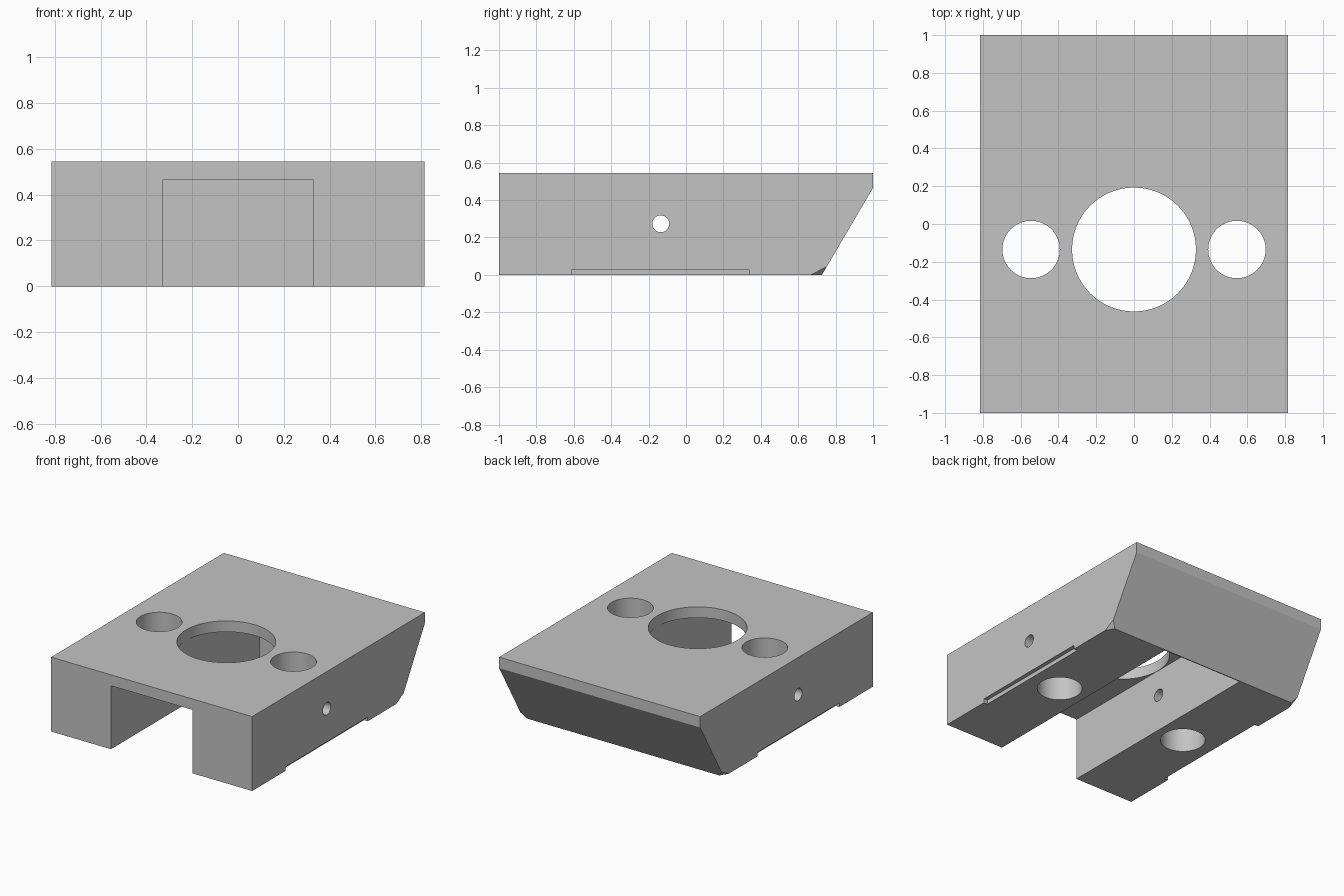
import bpy
import bmesh
from math import pi
from mathutils import Vector

HALF_W, TOP, HOLE_Y = 0.815, 0.545, -0.135

old = bpy.data.objects.get("Cube")
if old:
    bpy.data.objects.remove(old, do_unlink=True)

grey = bpy.data.materials.new("plain_grey")
grey.use_nodes = True
grey.diffuse_color = (0.55, 0.55, 0.55, 1)
grey.node_tree.nodes["Principled BSDF"].inputs["Base Color"].default_value = grey.diffuse_color


def box(name, low, high):
    """Box between two opposite corners."""
    low, high = Vector(low), Vector(high)
    bpy.ops.mesh.primitive_cube_add(size=1, location=(low + high) / 2)
    obj = bpy.context.object
    obj.name = name
    obj.scale = high - low
    return obj


def rod(name, radius, depth, location, rotation=(0, 0, 0)):
    """Round cutter for a drilled hole."""
    bpy.ops.mesh.primitive_cylinder_add(vertices=64, radius=radius, depth=depth,
                                        location=location, rotation=rotation)
    bpy.context.object.name = name
    return bpy.context.object


# Block body: side profile with a sloped back, extruded across x
bm = bmesh.new()
profile = [(-1, 0), (0.727, 0), (1, 0.465), (1, TOP), (-1, TOP)]
face = bm.faces.new([bm.verts.new((-HALF_W, y, z)) for y, z in profile])
side = bmesh.ops.extrude_face_region(bm, geom=[face])
moved = [v for v in side["geom"] if isinstance(v, bmesh.types.BMVert)]
bmesh.ops.translate(bm, verts=moved, vec=(2 * HALF_W, 0, 0))

# Small chamfers on the two lower back corners
for s in (-1, 1):
    a = Vector((s * HALF_W, 0.668, 0))
    b = Vector((s * HALF_W, 0.753, 0.045))
    c = Vector((s * 0.78, 0.727, 0))
    normal = (b - a).cross(c - a)
    if normal.x * s < 0:
        normal.negate()
    cut = bmesh.ops.bisect_plane(bm, geom=bm.verts[:] + bm.edges[:] + bm.faces[:],
                                 plane_co=a, plane_no=normal, clear_outer=True)
    edges = [e for e in cut["geom_cut"] if isinstance(e, bmesh.types.BMEdge)]
    bmesh.ops.contextual_create(bm, geom=edges)
bmesh.ops.recalc_face_normals(bm, faces=bm.faces[:])
mesh = bpy.data.meshes.new("block_body")
bm.to_mesh(mesh)
bm.free()
body = bpy.data.objects.new("block_body", mesh)
bpy.context.collection.objects.link(body)
mesh.materials.append(grey)

# Cutters: channel, centre bore, cross hole, bolt holes and edge notches
cutters = [
    box("channel_cutter", (-0.33, -1.2, -0.2), (0.33, 0.72, 0.465)),
    rod("bore_cutter", 0.328, 0.4, (0, HOLE_Y, 0.55)),
    rod("cross_hole_cutter", 0.045, 2, (0, HOLE_Y, 0.273), (0, pi / 2, 0)),
]
for s in (-1, 1):
    cutters.append(rod("bolt_hole_cutter", 0.152, 1.4, (s * 0.545, HOLE_Y, 0.3)))
    x0, x1 = sorted((s * 0.785, s * 0.9))
    cutters.append(box("notch_cutter", (x0, -0.612, -0.1), (x1, 0.338, 0.03)))

bpy.ops.object.select_all(action="DESELECT")
body.select_set(True)
bpy.context.view_layer.objects.active = body
for cutter in cutters:
    cutter.hide_render = True
    mod = body.modifiers.new(cutter.name, "BOOLEAN")
    mod.operation = "DIFFERENCE"
    mod.solver = "EXACT"
    mod.object = cutter
    bpy.ops.object.modifier_apply(modifier=mod.name)
    bpy.data.objects.remove(cutter, do_unlink=True)

bpy.ops.object.shade_smooth_by_angle(angle=pi / 9)
